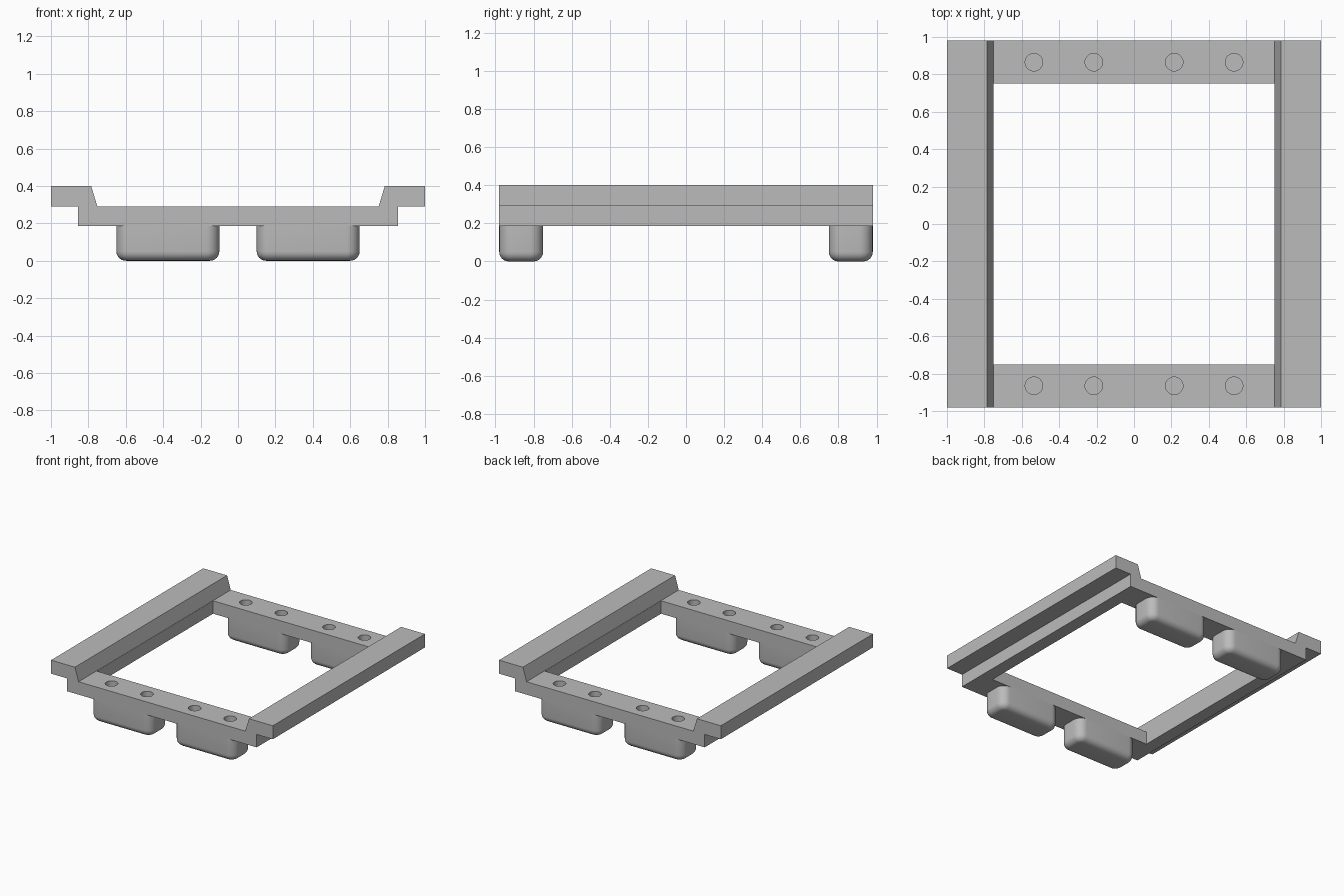
import bpy, bmesh, math

if "Cube" in bpy.data.objects:
    bpy.data.objects.remove(bpy.data.objects["Cube"])

HALF_Y, OPEN = 0.98, 0.75           # frame half length, half size of the opening
Z_FOOT, Z_BAR, Z_TOP = 0.185, 0.29, 0.40
HOLE_X, BAR_Y, FOOT_X = (0.215, 0.535), 0.865, 0.375

grey = bpy.data.materials.new("plain grey")
grey.use_nodes = True
colour = (0.5, 0.5, 0.5, 1)
grey.diffuse_color = colour
grey.node_tree.nodes["Principled BSDF"].inputs["Base Color"].default_value = colour


def make(name, bm):
    bmesh.ops.recalc_face_normals(bm, faces=bm.faces)
    mesh = bpy.data.meshes.new(name)
    bm.to_mesh(mesh)
    bm.free()
    mesh.materials.append(grey)
    obj = bpy.data.objects.new(name, mesh)
    bpy.context.collection.objects.link(obj)
    return obj


def select(obj):
    bpy.ops.object.select_all(action='DESELECT')
    obj.select_set(True)
    bpy.context.view_layer.objects.active = obj


def box(size, centre):
    bm = bmesh.new()
    bmesh.ops.create_cube(bm, size=1)
    bmesh.ops.scale(bm, vec=size, verts=bm.verts)
    bmesh.ops.translate(bm, vec=centre, verts=bm.verts)
    return bm


def cut(obj, cutter):
    select(obj)
    mod = obj.modifiers.new("cut", 'BOOLEAN')
    mod.operation, mod.solver, mod.object = 'DIFFERENCE', 'EXACT', cutter
    bpy.ops.object.modifier_apply(modifier=mod.name)


# Frame: stepped tray profile extruded front to back
half = [(0.855, Z_FOOT), (0.855, Z_BAR), (1, Z_BAR), (1, Z_TOP), (0.785, Z_TOP), (0.752, Z_BAR)]
profile = half + [(-x, z) for x, z in reversed(half)]
bm = bmesh.new()
face = bm.faces.new([bm.verts.new((x, -HALF_Y, z)) for x, z in profile])
ext = bmesh.ops.extrude_face_region(bm, geom=[face])["geom"]
bmesh.ops.translate(bm, vec=(0, 2 * HALF_Y, 0),
                    verts=[v for v in ext if isinstance(v, bmesh.types.BMVert)])
frame = make("frame", bm)

# Square opening
opening = make("opening_cutter", box((2 * OPEN, 2 * OPEN, 1), (0, 0, 0.3)))
cut(frame, opening)

# Rounded feet
feet = []
for sx, side in ((-1, "right"), (1, "left")):
    for sy, end in ((-1, "front"), (1, "back")):
        bm = box((0.55, HALF_Y - OPEN, Z_FOOT), (sx * FOOT_X, sy * BAR_Y, Z_FOOT / 2))
        upright = [e for e in bm.edges if abs(e.verts[0].co.z - e.verts[1].co.z) > 0.1]
        bmesh.ops.bevel(bm, geom=upright, offset=0.07, segments=8, profile=0.5, affect='EDGES')
        rim = [e for e in bm.edges if all(v.co.z < 0.001 for v in e.verts)]
        bmesh.ops.bevel(bm, geom=rim, offset=0.05, segments=6, profile=0.5, affect='EDGES')
        feet.append(make(f"{end}_{side}_foot", bm))

# Blind round holes through the bars into the feet
bm = bmesh.new()
for x in HOLE_X:
    for sx in (-1, 1):
        for sy in (-1, 1):
            new = bmesh.ops.create_cone(bm, cap_ends=True, segments=32,
                                        radius1=0.047, radius2=0.047, depth=0.3)
            bmesh.ops.translate(bm, vec=(sx * x, sy * BAR_Y, 0.25), verts=new["verts"])
holes = make("hole_cutter", bm)
for obj in [frame] + feet:
    cut(obj, holes)
    select(obj)
    bpy.ops.object.shade_smooth_by_angle(angle=math.radians(30))

for cutter in (opening, holes):
    bpy.data.objects.remove(cutter)
